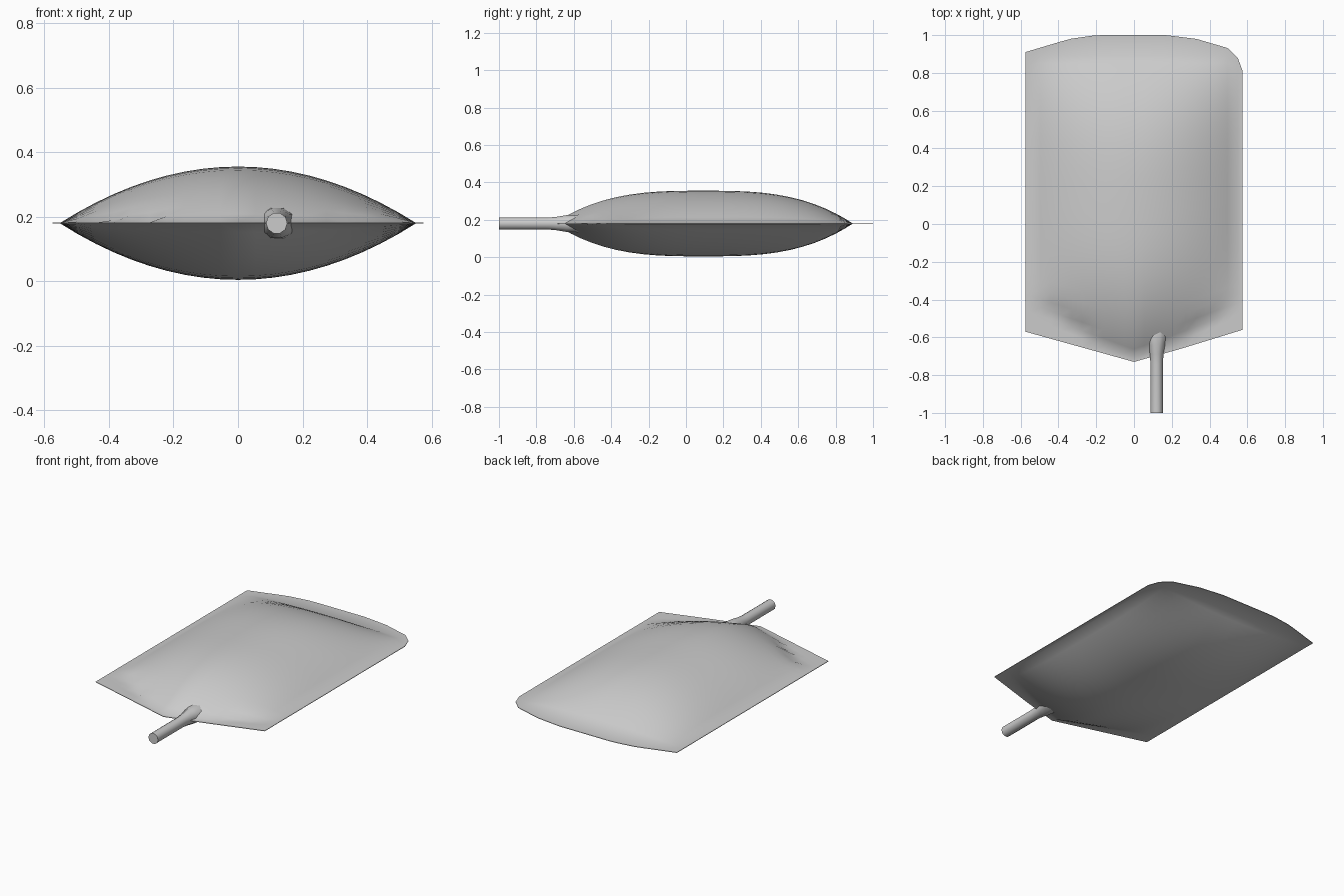
import bpy, bmesh, math
from mathutils import Matrix, Vector

cube = bpy.data.objects.get("Cube")
if cube:
    bpy.data.objects.remove(cube, do_unlink=True)

SEAM_Z, HALF_W, PUFF_W, PUFF_H = 0.18, 0.575, 0.55, 0.174
FRONT = [(-0.575, -0.57), (0, -0.73), (0.25, -0.66), (0.575, -0.56)]
BACK = [(-0.575, 0.91), (-0.34, 0.98), (-0.2, 1), (0.17, 1),
        (0.33, 0.98), (0.535, 0.92), (0.575, 0.81)]
# Creases near the front corners: x, y, width, depth
DENTS = [(-0.3, -0.56, 0.05, 0.025), (-0.43, -0.5, 0.07, 0.03),
         (0.49, -0.5, 0.05, 0.03), (0.36, -0.57, 0.06, 0.025)]

grey = bpy.data.materials.new("soft grey")
grey.use_nodes = True
grey.diffuse_color = (0.6, 0.6, 0.6, 1)
grey.node_tree.nodes["Principled BSDF"].inputs["Base Color"].default_value = grey.diffuse_color


def lerp_points(points, x):
    for (x0, y0), (x1, y1) in zip(points, points[1:]):
        if x <= x1:
            return y0 + (y1 - y0) * (x - x0) / (x1 - x0)
    return points[-1][1]


def finish(bm, name, angle):
    bmesh.ops.recalc_face_normals(bm, faces=bm.faces)
    mesh = bpy.data.meshes.new(name)
    bm.to_mesh(mesh)
    bm.free()
    obj = bpy.data.objects.new(name, mesh)
    bpy.context.collection.objects.link(obj)
    mesh.materials.append(grey)
    bpy.ops.object.select_all(action="DESELECT")
    obj.select_set(True)
    bpy.context.view_layer.objects.active = obj
    bpy.ops.object.shade_smooth_by_angle(angle=math.radians(angle))
    return obj


def puff(x, v):
    """Inflated height, v runs -1 at the front seam to 1 at the back seam."""
    if abs(x) >= PUFF_W or abs(v) >= 1:
        return 0
    return PUFF_H * (1 - (x / PUFF_W) ** 2) * (1 - abs(v) ** 3)


# Pillow bag with a thin welded rim on every side
COLS, ROWS = 20, 24
xs = [-HALF_W] + [PUFF_W * (2 * i / COLS - 1) for i in range(COLS + 1)] + [HALF_W]
bm = bmesh.new()
sheets = []
for side in (1, -1):
    grid = []
    for x in xs:
        front, back = lerp_points(FRONT, x), lerp_points(BACK, x)
        start = front + 0.025 + 0.05 * abs(x) / HALF_W
        end = min(0.89, back - 0.04)
        column = [(front, -1)]
        for j in range(ROWS + 1):
            v = -math.cos(math.pi * j / ROWS) * 0.4 + (2 * j / ROWS - 1) * 0.6
            column.append((start + (end - start) * (v + 1) / 2, v))
        column.append((back, 1))
        verts = []
        for y, v in column:
            h = puff(x, v)
            if side > 0:
                h -= sum(d * math.exp(-((x - a) ** 2 + (y - b) ** 2) / w ** 2)
                         for a, b, w, d in DENTS)
            verts.append(bm.verts.new((x, y, SEAM_Z + side * (max(h, 0) + 0.0015))))
        grid.append(verts)
    for a, b in zip(grid, grid[1:]):
        for j in range(len(a) - 1):
            bm.faces.new((a[j], b[j], b[j + 1], a[j + 1]))
    sheets.append(grid)

# Rim edge joining both sheets
loops = [g[0] + [c[-1] for c in g[1:-1]] + g[-1][::-1] + [c[0] for c in g[-2:0:-1]]
         for g in sheets]
top, bottom = loops
for i in range(len(top)):
    k = (i + 1) % len(top)
    bm.faces.new((top[i], top[k], bottom[k], bottom[i]))
finish(bm, "bag", 50)

# Outlet tube, flaring where it enters the bag
SIDES = 10
bm = bmesh.new()
rings = []
for y, rx, rz in [(-1, 0.033, 0.033), (-0.74, 0.033, 0.033), (-0.69, 0.036, 0.038),
                  (-0.64, 0.045, 0.047), (-0.56, 0.07, 0.05), (-0.48, 0.06, 0.03)]:
    rings.append([bm.verts.new((0.12 + rx * math.cos(2 * math.pi * i / SIDES), y,
                                SEAM_Z + rz * math.sin(2 * math.pi * i / SIDES)))
                  for i in range(SIDES)])
for a, b in zip(rings, rings[1:]):
    for i in range(SIDES):
        k = (i + 1) % SIDES
        bm.faces.new((a[i], a[k], b[k], b[i]))
bm.faces.new(rings[0])
bm.faces.new(rings[-1])
finish(bm, "outlet_tube", 50)
